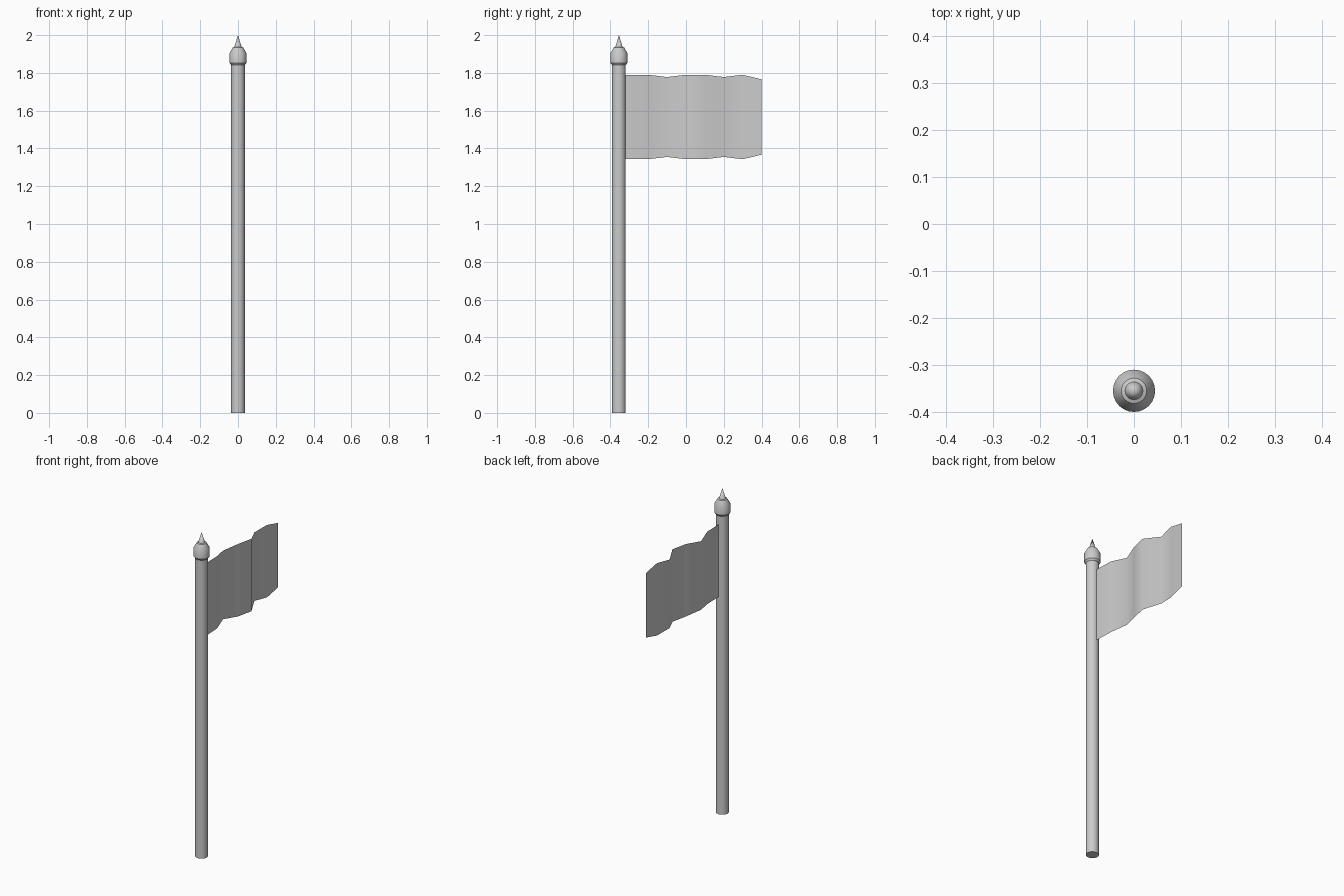
import bpy, bmesh, math

if "Cube" in bpy.data.objects:
    bpy.data.objects.remove(bpy.data.objects["Cube"])

POLE_Y = -0.355


def finish(name, bm, angle):
    mesh = bpy.data.meshes.new(name)
    bm.to_mesh(mesh)
    bm.free()
    obj = bpy.data.objects.new(name, mesh)
    bpy.context.collection.objects.link(obj)
    bpy.ops.object.select_all(action='DESELECT')
    obj.select_set(True)
    bpy.context.view_layer.objects.active = obj
    bpy.ops.object.shade_smooth_by_angle(angle=math.radians(angle))
    return obj


def lathe(name, profile, sides=24):
    """Spin (radius, z) points around the pole axis; both ends lie on the axis."""
    bm = bmesh.new()
    verts = [bm.verts.new((r, POLE_Y, z)) for r, z in profile]
    edges = [bm.edges.new(p) for p in zip(verts, verts[1:])]
    bmesh.ops.spin(bm, geom=verts + edges, cent=(0, POLE_Y, 0), axis=(0, 0, 1),
                   angle=math.tau, steps=sides)
    bmesh.ops.remove_doubles(bm, verts=bm.verts, dist=1e-5)
    bmesh.ops.recalc_face_normals(bm, faces=bm.faces)
    return finish(name, bm, 30)


# Pole
lathe("pole", [(0, 0), (0.036, 0), (0.036, 1.85), (0, 1.85)])

# Collar with pointed finial
lathe("finial", [(0, 1.842), (0.037, 1.842), (0.045, 1.853), (0.045, 1.904),
                 (0.027, 1.935), (0.019, 1.938), (0, 2.0)])

# Waving cloth sheet: y, x ripple, inset of top and bottom edges
columns = [(-0.32, 0.0, 0.0), (-0.2, -0.004, 0.0), (-0.1, -0.033, 0.012),
           (0.0, 0.0, 0.0), (0.1, 0.022, 0.0), (0.2, -0.028, 0.012),
           (0.3, -0.012, 0.0), (0.4, -0.007, 0.024)]
bm = bmesh.new()
rows = [(bm.verts.new((x, y, 1.343 + d)), bm.verts.new((x, y, 1.79 - d)))
        for y, x, d in columns]
for (b0, t0), (b1, t1) in zip(rows, rows[1:]):
    bm.faces.new((b0, b1, t1, t0))
finish("flag_cloth", bm, 60)
